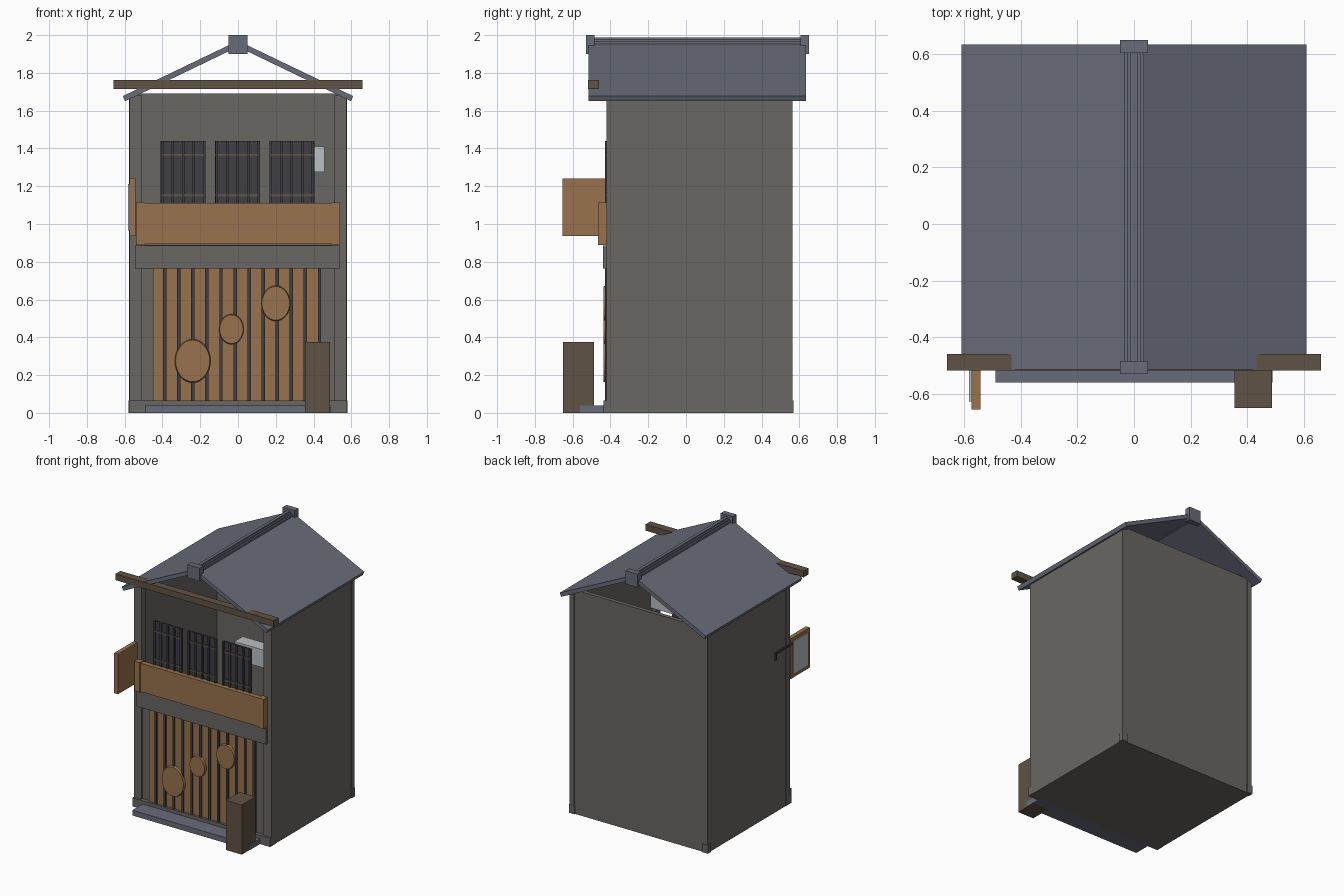
import bpy, bmesh, math
from mathutils import Matrix

if "Cube" in bpy.data.objects:
    bpy.data.objects.remove(bpy.data.objects["Cube"])


def material(name, rgb):
    m = bpy.data.materials.new(name)
    m.diffuse_color = (*rgb, 1)
    m.use_nodes = True
    m.node_tree.nodes["Principled BSDF"].inputs["Base Color"].default_value = m.diffuse_color
    return m


PLASTER = material("plaster", (0.14, 0.135, 0.125))
TILE = material("tile", (0.14, 0.15, 0.19))
WOOD = material("wood", (0.32, 0.17, 0.075))
DARK_WOOD = material("dark_wood", (0.115, 0.085, 0.06))
DARK = material("dark_lattice", (0.05, 0.05, 0.06))
PALE = material("pale", (0.5, 0.53, 0.55))


def finish(name, bm, mat):
    mesh = bpy.data.meshes.new(name)
    bm.to_mesh(mesh)
    bm.free()
    ob = bpy.data.objects.new(name, mesh)
    bpy.context.collection.objects.link(ob)
    mesh.materials.append(mat)
    return ob


def box(name, x, y, z, mat):
    """Box from (min, max) pairs on each axis."""
    bm = bmesh.new()
    size = Matrix.Diagonal((x[1] - x[0], y[1] - y[0], z[1] - z[0], 1))
    mid = Matrix.Translation((sum(x) / 2, sum(y) / 2, sum(z) / 2))
    bmesh.ops.create_cube(bm, size=1, matrix=mid @ size)
    return finish(name, bm, mat)


def extrude_y(name, profile, y, mat):
    """Prism from an (x, z) profile between two y values."""
    bm = bmesh.new()
    face = bm.faces.new([bm.verts.new((px, y[0], pz)) for px, pz in profile])
    out = bmesh.ops.extrude_face_region(bm, geom=[face])
    verts = [v for v in out["geom"] if isinstance(v, bmesh.types.BMVert)]
    bmesh.ops.translate(bm, verts=verts, vec=(0, y[1] - y[0], 0))
    bmesh.ops.recalc_face_normals(bm, faces=bm.faces)
    return finish(name, bm, mat)


def disc(name, x, z, rx, rz):
    """Thin oval disc facing the front, with a bevelled rim."""
    bm = bmesh.new()
    mat = (Matrix.Translation((x, -0.427, z)) @ Matrix.Diagonal((rx, 1, rz, 1))
           @ Matrix.Rotation(math.pi / 2, 4, 'X'))
    bmesh.ops.create_cone(bm, cap_ends=True, segments=32, radius1=1,
                          radius2=0.94, depth=0.022, matrix=mat)
    return finish(name, bm, WOOD)


# Shell: floor, side walls, back wall and lower front wall; top is open
box("floor", (-0.57, 0.57), (-0.42, 0.56), (0, 0.03), PLASTER)
box("back_wall", (-0.57, 0.57), (0.53, 0.56), (0, 1.69), PLASTER)
box("lower_front_wall", (-0.56, 0.56), (-0.41, -0.39), (0, 0.89), PLASTER)
for s, side in ((-1, "left"), (1, "right")):
    def mx(a, b):
        return tuple(sorted((s * a, s * b)))
    box(side + "_wall", mx(0.545, 0.573), (-0.415, 0.55), (0, 1.67), PLASTER)
    box(side + "_front_post", mx(0.51, 0.575), (-0.422, -0.37), (0, 1.68), PLASTER)
    box(side + "_back_post", mx(0.54, 0.577), (0.53, 0.565), (0, 1.67), PLASTER)
    box(side + "_back_post_base", mx(0.535, 0.58), (0.53, 0.568), (0, 0.065), PLASTER)
    # Roof slopes
    extrude_y(side + "_roof_slope",
              [(0, 1.97), (s * 0.61, 1.677), (s * 0.598, 1.65), (0, 1.938)],
              (-0.515, 0.635), TILE)
    # Balcony end posts
    box(side + "_balcony_post", mx(0.495, 0.54), (-0.465, -0.415), (0.89, 1.115), WOOD)

# Ridge tiles with end blocks
box("ridge_base", (-0.036, 0.036), (-0.5, 0.62), (1.93, 1.967), TILE)
box("ridge_middle", (-0.024, 0.024), (-0.5, 0.62), (1.96, 1.977), TILE)
box("ridge_top", (-0.012, 0.012), (-0.5, 0.62), (1.97, 1.987), TILE)
for name, y in (("front", (-0.53, -0.485)), ("back", (0.605, 0.65))):
    box(name + "_ridge_block", (-0.05, 0.05), y, (1.9, 2.0), TILE)
box("eave_beam", (-0.66, 0.66), (-0.518, -0.46), (1.715, 1.762), DARK_WOOD)

# Front base, step and mid beam
box("front_plinth", (-0.575, 0.575), (-0.438, -0.4), (0, 0.065), PLASTER)
box("step", (-0.49, 0.49), (-0.56, -0.42), (0, 0.04), TILE)
box("mid_beam", (-0.545, 0.54), (-0.44, -0.4), (0.765, 0.885), PLASTER)
box("balcony_board", (-0.5, 0.5), (-0.458, -0.42), (0.895, 1.11), WOOD)

# Slatted shop front with oval plaques
box("shop_front_panel", (-0.45, 0.44), (-0.42, -0.405), (0.06, 0.77), WOOD)
for i in range(12):
    x = -0.388 + i * 0.0745
    box(f"shop_slat_{i + 1}", (x - 0.009, x + 0.009), (-0.428, -0.415), (0.06, 0.77), DARK)
for i, d in enumerate([(-0.24, 0.275, 0.096, 0.117), (-0.035, 0.443, 0.066, 0.081),
                       (0.2, 0.58, 0.078, 0.095)]):
    disc(f"oval_plaque_{i + 1}", *d)

# Upper lattice windows
for i, cx in enumerate((-0.29, -0.002, 0.285)):
    box(f"window_{i + 1}_pane", (cx - 0.119, cx + 0.119), (-0.421, -0.409), (1.1, 1.44), DARK)
    for j in range(5):
        x = cx + (j - 2) * 0.0555
        box(f"window_{i + 1}_bar_{j + 1}", (x - 0.007, x + 0.007),
            (-0.43, -0.418), (1.1, 1.44), DARK)
    for j, z in enumerate((1.152, 1.365)):
        box(f"window_{i + 1}_rail_{j + 1}", (cx - 0.119, cx + 0.119),
            (-0.427, -0.418), (z - 0.006, z + 0.006), DARK_WOOD)

# Pale unit behind the right window
box("indoor_unit", (0.2, 0.457), (-0.33, -0.23), (1.275, 1.41), PALE)

# Hanging side sign with wall bracket
box("sign_board", (-0.575, -0.543), (-0.655, -0.425), (0.937, 1.24), WOOD)
box("sign_face", (-0.583, -0.57), (-0.628, -0.452), (0.965, 1.212), PALE)
box("sign_bracket_arm", (-0.583, -0.571), (-0.45, -0.24), (1.193, 1.207), DARK)
box("sign_bracket_drop", (-0.583, -0.571), (-0.254, -0.24), (1.15, 1.207), DARK)

# Upright box by the entrance
box("entrance_box", (0.355, 0.487), (-0.65, -0.487), (0, 0.375), DARK_WOOD)
